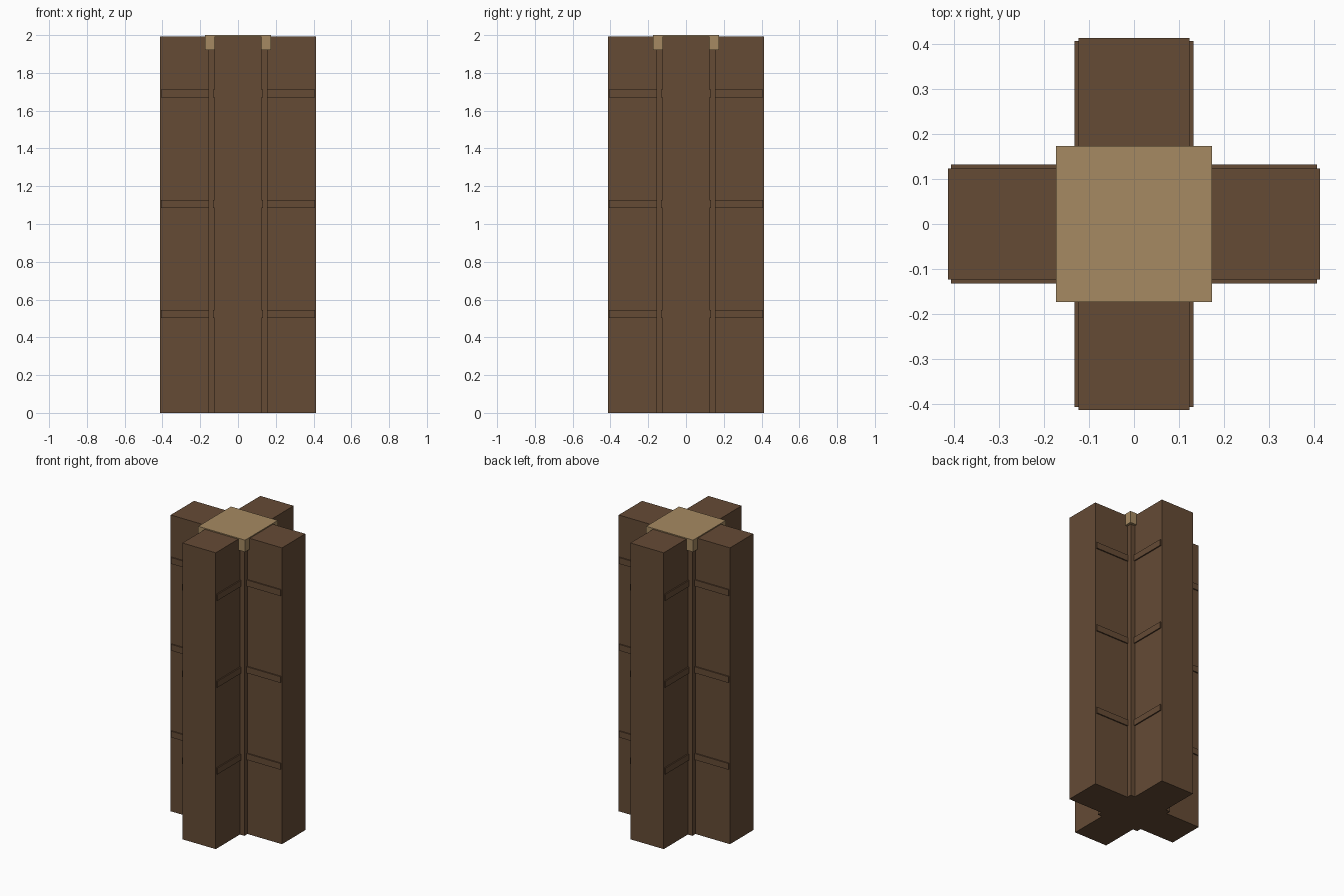
import bpy, bmesh

if "Cube" in bpy.data.objects:
    bpy.data.objects.remove(bpy.data.objects["Cube"])


def material(name, rgb):
    m = bpy.data.materials.new(name)
    m.diffuse_color = (*rgb, 1.0)
    m.use_nodes = True
    m.node_tree.nodes["Principled BSDF"].inputs["Base Color"].default_value = m.diffuse_color
    return m


brown = material("dark brown wood", (0.130, 0.070, 0.036))
tan = material("tan wood", (0.381, 0.254, 0.122))


def prism(name, outline, z0, z1, mat):
    """Extrude a flat outline from z0 up to z1."""
    bm = bmesh.new()
    face = bm.faces.new([bm.verts.new((x, y, z0)) for x, y in outline])
    top = bmesh.ops.extrude_face_region(bm, geom=[face])["geom"]
    verts = [g for g in top if isinstance(g, bmesh.types.BMVert)]
    bmesh.ops.translate(bm, verts=verts, vec=(0, 0, z1 - z0))
    bmesh.ops.recalc_face_normals(bm, faces=bm.faces[:])
    mesh = bpy.data.meshes.new(name)
    bm.to_mesh(mesh)
    bm.free()
    mesh.materials.append(mat)
    obj = bpy.data.objects.new(name, mesh)
    bpy.context.collection.objects.link(obj)
    return obj


def square(h):
    return [(-h, -h), (h, -h), (h, h), (-h, h)]


def cross(length, half):
    """Plus-shaped outline, one corner triple per quadrant."""
    pts = []
    x = [(length, -half), (length, half), (half, half)]
    for _ in range(4):
        pts += x
        x = [(-b, a) for a, b in x]
    return pts


# Cross-shaped pillar body
prism("pillar_arms", cross(0.414, 0.124), 0, 1.993, brown)

# Square core filling the inner corners
prism("pillar_core", square(0.157), 0, 1.93, brown)

# Thin raised bands along the sides of the arms
for i in range(3):
    z = 0.523 + 0.584 * i
    prism(f"band_{i + 1}", cross(0.407, 0.132), z - 0.021, z + 0.021, brown)

# Light square cap
prism("cap", square(0.174), 1.92, 2.0, tan)
